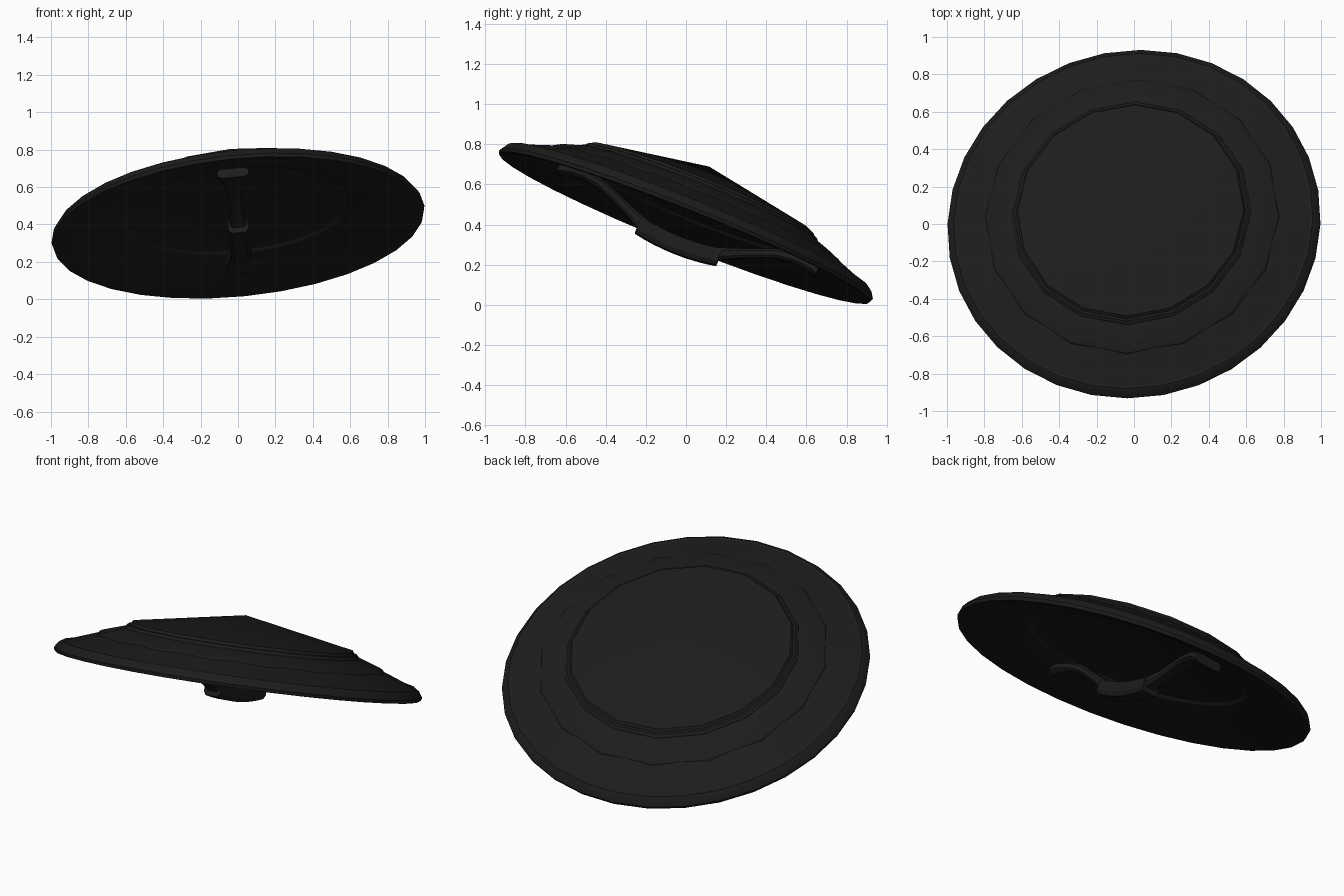
import bpy, bmesh, math
from mathutils import Vector, Matrix

if "Cube" in bpy.data.objects:
    bpy.data.objects.remove(bpy.data.objects["Cube"])

# tilted frame of the disc: local z is the domed side
n = Vector((-0.0925, 0.37, 0.924)).normalized()
e2 = (Vector((0, 1, 0)) - n * n.y).normalized()
e1 = e2.cross(n)
FRAME = Matrix.Translation((0, 0, 0.4)) @ Matrix((e1, e2, n)).transposed().to_4x4()

black = bpy.data.materials.new("matte black")
black.diffuse_color = (0.012, 0.012, 0.012, 1)
black.use_nodes = True
black.node_tree.nodes["Principled BSDF"].inputs["Base Color"].default_value = black.diffuse_color


def finish(name, bm):
    bmesh.ops.recalc_face_normals(bm, faces=bm.faces)
    bm.transform(FRAME)
    me = bpy.data.meshes.new(name)
    bm.to_mesh(me)
    bm.free()
    ob = bpy.data.objects.new(name, me)
    bpy.context.collection.objects.link(ob)
    me.materials.append(black)
    bpy.ops.object.select_all(action='DESELECT')
    bpy.context.view_layer.objects.active = ob
    ob.select_set(True)
    bpy.ops.object.shade_smooth_by_angle(angle=math.radians(22))
    return ob


def lathe(name, profile, sides):
    """Spin (radius, height) points; radius 0 becomes a pole."""
    bm = bmesh.new()
    rings = []
    for r, h in profile:
        if r == 0:
            rings.append([bm.verts.new((0, 0, h))] * sides)
        else:
            rings.append([bm.verts.new((r * math.cos(t), r * math.sin(t), h))
                          for t in (2 * math.pi * i / sides for i in range(sides))])
    for a, b in zip(rings, rings[1:]):
        for i in range(sides):
            j = (i + 1) % sides
            quad = list(dict.fromkeys((a[i], a[j], b[j], b[i])))
            if len(quad) > 2:
                bm.faces.new(quad)
    return finish(name, bm)


def band(name, sections):
    """Loft a chamfered bar along y: (y, z, half width, half thickness)."""
    bm = bmesh.new()
    loops = []
    for y, z, w, t in sections:
        pts = [(-w, .5), (-w * .75, 1), (w * .75, 1), (w, .5),
               (w, -.5), (w * .75, -1), (-w * .75, -1), (-w, -.5)]
        loops.append([bm.verts.new((x, y, z + k * t)) for x, k in pts])
    for a, b in zip(loops, loops[1:]):
        for i in range(8):
            j = (i + 1) % 8
            bm.faces.new((a[i], a[j], b[j], b[i]))
    bm.faces.new(loops[0])
    bm.faces.new(loops[-1])
    return finish(name, bm)


# outer shell with thin rim and hollow underside
lathe("disc_shell", [(0, .26), (.56, .18), (.64, .158), (.95, .042), (.965, .043), (.982, .031),
                     (1.002, .0), (.996, -.018), (.978, -.02),
                     (.615, .078), (.60, .09), (0, .195)], 32)

# raised middle step
lathe("middle_step", [(.5, .19), (.63, .166), (.77, .119), (.785, .110), (.797, .09)], 16)

# raised conical cap
lathe("centre_cap", [(0, .312), (.607, .195), (.618, .180), (.630, .178), (.643, .165), (.65, .14)], 16)

# curved grip under the disc
grip = []
for i in range(9):
    y = -.22 + .435 * i / 8
    k = (y / .22) ** 2
    grip.append((y, -.113 + .022 * k, .05 + .004 * k, .043))
band("grip", grip)

# strap arms with flared mounting pads, one each side
for side, label in ((-1, "front"), (1, "back")):
    band("strap_" + label, [(side * y, z, w, t) for y, z, w, t in (
        (.19, -.086, .046, .034), (.30, -.038, .037, .026), (.40, .004, .04, .024),
        (.48, .032, .052, .024), (.56, .042, .065, .025), (.64, .036, .088, .026),
        (.695, .022, .085, .026))])
